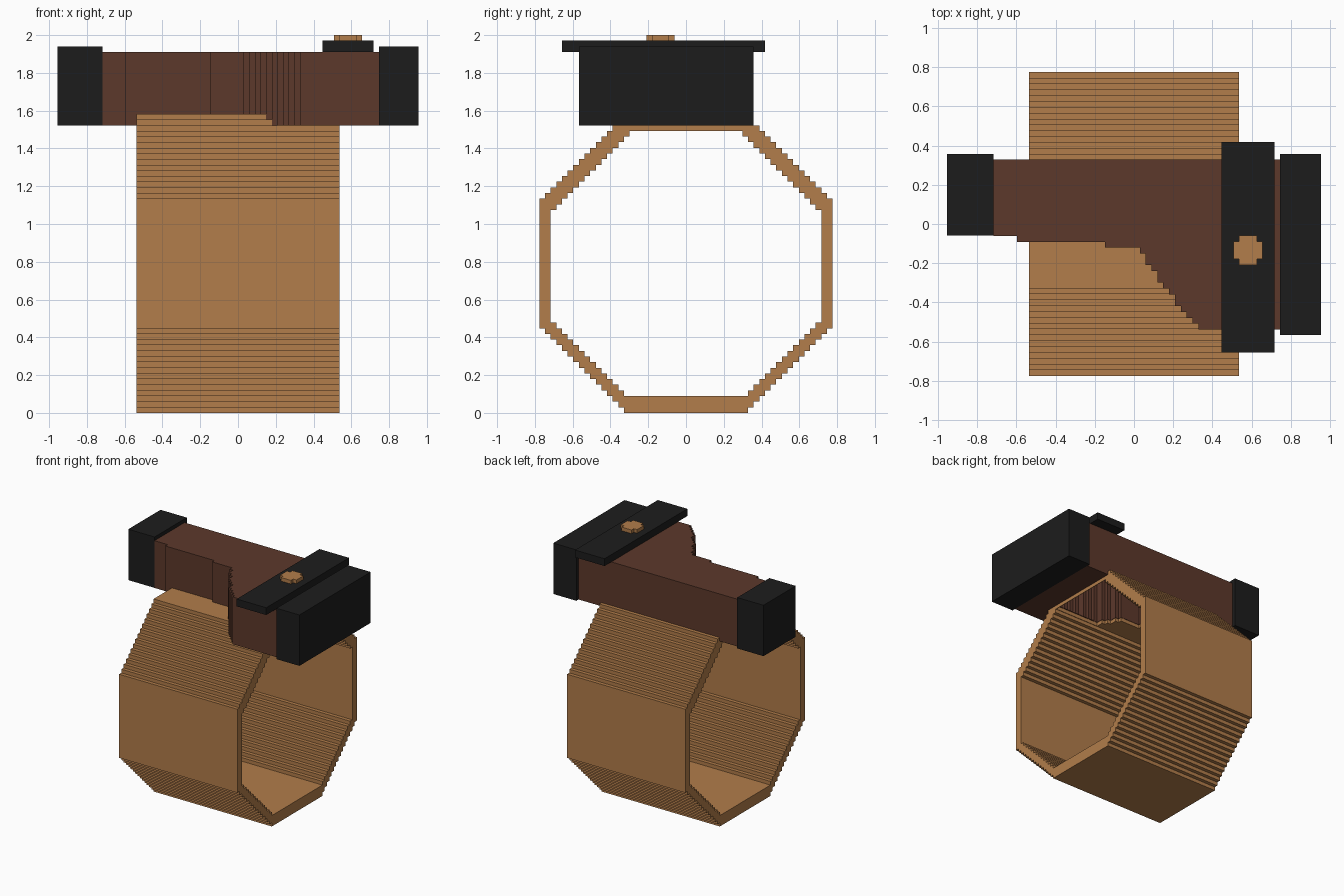
import bpy, bmesh
from mathutils import Vector

if "Cube" in bpy.data.objects:
    bpy.data.objects.remove(bpy.data.objects["Cube"])

U = 2 / 67  # one block of the stepped grid; all sizes below are in blocks


def material(name, rgb):
    m = bpy.data.materials.new(name)
    m.diffuse_color = (*rgb, 1)
    m.use_nodes = True
    m.node_tree.nodes["Principled BSDF"].inputs["Base Color"].default_value = m.diffuse_color
    return m


TAN = material("tan", (0.445, 0.205, 0.069))
BROWN = material("dark_brown", (0.107, 0.040, 0.024))
BLACK = material("soft_black", (0.012, 0.012, 0.012))


def prism(name, loops, lo, hi, mat, axis="z"):
    """Extrude closed outlines (the second is a hole) along z or x."""
    def place(a, b, c):
        return Vector((a, b, c) if axis == "z" else (c, a, b)) * U
    bm = bmesh.new()
    for loop in loops:
        vs = [bm.verts.new(place(a, b, lo)) for a, b in loop]
        for i, v in enumerate(vs):
            bm.edges.new((vs[i - 1], v))
    normal = (0, 0, 1) if axis == "z" else (1, 0, 0)
    bmesh.ops.triangle_fill(bm, edges=bm.edges[:], use_beauty=True, normal=normal)
    r = bmesh.ops.extrude_face_region(bm, geom=bm.faces[:])
    top = [g for g in r["geom"] if isinstance(g, bmesh.types.BMVert)]
    bmesh.ops.translate(bm, verts=top, vec=place(0, 0, hi - lo))
    bmesh.ops.recalc_face_normals(bm, faces=bm.faces[:])
    me = bpy.data.meshes.new(name)
    bm.to_mesh(me)
    bm.free()
    me.materials.append(mat)
    ob = bpy.data.objects.new(name, me)
    bpy.context.collection.objects.link(ob)
    return ob


def box(name, x, y, z, mat):
    return prism(name, [[(x[0], y[0]), (x[1], y[0]), (x[1], y[1]), (x[0], y[1])]], *z, mat)


def cut(ob, cutter):
    mod = ob.modifiers.new("opening", "BOOLEAN")
    mod.operation = "DIFFERENCE"
    mod.solver = "EXACT"
    mod.object = cutter
    cutter.hide_render = True
    cutter.hide_viewport = True
    cutter.display_type = "WIRE"


def stepped(lo, hi, width):
    """Symmetric stepped outline whose half width is given for each layer."""
    right = []
    for k in range(lo, hi):
        w = width(k)
        if right and right[-1][0] == w:
            right[-1] = (w, k + 1)
        else:
            right += [(w, k), (w, k + 1)]
    return right + [(-a, b) for a, b in reversed(right)]


# Octagonal band
outer = stepped(0, 53, lambda k: min(11 + k, 26, 63 - k))
inner = stepped(3, 50, lambda k: min(8 + k, 24, 59 - k))
band = prism("band", [outer, inner], -18, 18, TAN, "x")

# Front edge of the housing, bulging forward in steps on the right
STEPS = [4, 5, 7, 8, 10, 11, 12, 14, 15, 16, 17]


def depth(x):
    if x < -20:
        return 2
    if x < 0:
        return 3 if x < -5 else 4
    return STEPS[x] if x < len(STEPS) else 18


def plan(x0, x1, back, limit=18, inset=0.0):
    """Plan of the housing between two x positions, with thin walls left outside it."""
    pts = []
    for x in range(x0, x1):
        y = inset - min(depth(x), limit)
        end = x + 1 + (inset if x + 1 < x1 else -inset)
        if pts and pts[-1][1] == y:
            pts[-1] = (end, y)
        else:
            pts += [(x + inset, y), (end, y)]
    return pts + [(x1 - inset, back - inset), (x0 + inset, back - inset)]


# Thin-walled housing, open underneath where it meets the band
outline = [(x, y + (0.04 if y > 0 else -0.04)) for x, y in plan(-24, 25, 11)]
housing = prism("housing", [outline], 51, 64, BROWN)
cut(housing, prism("hollow_cutter", [plan(-24, 25, 11, inset=0.2)], 51.2, 63.8, BROWN))
cut(housing, prism("floor_cutter", [plan(-18, 18, 10, 10, 0.25)], 49, 52, BROWN))
cut(band, prism("band_cutter", [plan(-18, 18, 10, 10, 0.15)], 49, 60, TAN))
cut(band, prism("band_top_cutter", [plan(-20, 20, 11, inset=0.1)], 51.1, 61, TAN))

# End caps and top plate
box("left_cap", (-32, -24), (-2, 12), (51, 65), BLACK)
box("right_cap", (25, 32), (-19, 12), (51, 65), BLACK)
box("top_plate", (15, 24), (-22, 14), (64, 66), BLACK)

# Round stud: a five block square without its corners
stud = [(17, -6), (18, -6), (18, -7), (21, -7), (21, -6), (22, -6),
        (22, -3), (21, -3), (21, -2), (18, -2), (18, -3), (17, -3)]
prism("stud", [stud], 66, 67, TAN)
